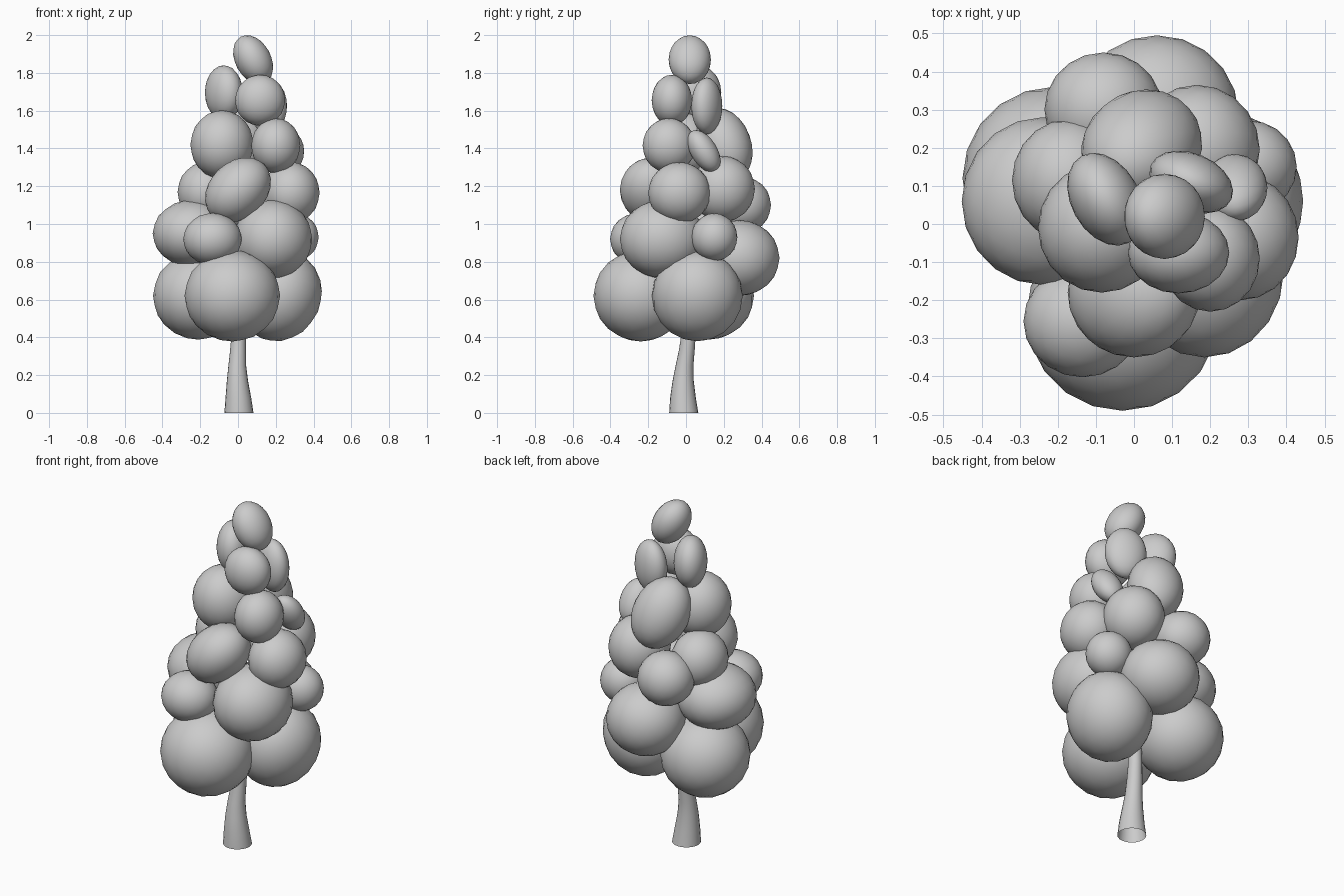
import bpy, bmesh, math
from mathutils import Matrix, Vector, Euler


def finish(bm, name):
    me = bpy.data.meshes.new(name)
    bm.to_mesh(me)
    bm.free()
    for p in me.polygons:
        p.use_smooth = True
    ob = bpy.data.objects.new(name, me)
    bpy.context.collection.objects.link(ob)
    return ob


# Leaf clump: slightly tilted ellipsoid (centre, radii, optional rotation)
def clump(name, centre, radii, tilt=(0, 0, 0)):
    bm = bmesh.new()
    m = Matrix.LocRotScale(Vector(centre), Euler(tilt), Vector(radii))
    bmesh.ops.create_icosphere(bm, subdivisions=3, radius=1, matrix=m)
    return finish(bm, name)


# Trunk: flared, gently bent tube (x, y, z, radius)
def trunk(path, sides=20):
    bm = bmesh.new()
    rings = []
    for x, y, z, r in path:
        rings.append([bm.verts.new((x + r * math.cos(a), y + r * math.sin(a), z))
                      for a in (2 * math.pi * i / sides for i in range(sides))])
    for lo, hi in zip(rings, rings[1:]):
        for i in range(sides):
            j = (i + 1) % sides
            bm.faces.new((lo[i], lo[j], hi[j], hi[i]))
    bm.faces.new(rings[-1])
    return finish(bm, "trunk")


trunk([(0.005, -0.012, 0, 0.077), (0.002, -0.016, 0.08, 0.068),
       (-0.003, -0.015, 0.17, 0.056), (-0.004, -0.008, 0.25, 0.047),
       (0, 0.004, 0.33, 0.042), (0.004, 0.014, 0.42, 0.038),
       (0.01, 0.02, 0.8, 0.03)])

# Foliage tiers from bottom to top
bottom = [
    ((-0.03, -0.24, 0.62), (0.253, 0.25, 0.242)),
    ((-0.21, 0.12, 0.62), (0.24, 0.24, 0.232)),
    ((0.22, 0.06, 0.62), (0.22, 0.24, 0.245), (0, 0.4, 0)),
    ((0.06, 0.285, 0.82), (0.215, 0.21, 0.2)),
]
lower = [
    ((0.185, -0.125, 0.92), (0.208, 0.225, 0.208)),
    ((-0.135, -0.255, 0.92), (0.155, 0.147, 0.138)),
    ((0.3, 0.15, 0.93), (0.127, 0.122, 0.127)),
    ((-0.24, 0.06, 0.95), (0.212, 0.22, 0.178)),
]
middle = [
    ((0, -0.18, 1.18), (0.15, 0.17, 0.195), (0, 0.8, 0)),
    ((0.28, -0.035, 1.165), (0.152, 0.165, 0.163)),
    ((-0.17, 0.115, 1.17), (0.15, 0.16, 0.158)),
    ((-0.08, 0.3, 1.1), (0.155, 0.15, 0.15)),
    ((0.165, 0.195, 1.185), (0.165, 0.17, 0.175)),
]
upper = [
    ((-0.085, -0.01, 1.42), (0.167, 0.17, 0.182)),
    ((0.2, -0.09, 1.415), (0.13, 0.14, 0.145)),
    ((0.265, 0.095, 1.385), (0.085, 0.07, 0.125), (0.55, 0, 0)),
    ((0.02, 0.2, 1.42), (0.155, 0.145, 0.205), (0.35, -0.3, 0)),
]
crown = [
    ((0.117, -0.075, 1.655), (0.133, 0.107, 0.135)),
    ((-0.075, 0.065, 1.695), (0.09, 0.13, 0.145), (0, 0, 0.5)),
    ((0.15, 0.11, 1.625), (0.115, 0.075, 0.15), (0, 0, -0.4)),
    ((0.08, 0.02, 1.87), (0.095, 0.112, 0.138), (0, -0.5, 0)),
]
tiers = {"bottom": bottom, "lower": lower, "middle": middle,
         "upper": upper, "crown": crown}
for tier, clumps in tiers.items():
    for i, c in enumerate(clumps, 1):
        clump(f"{tier}_leaf_clump_{i}", *c)
